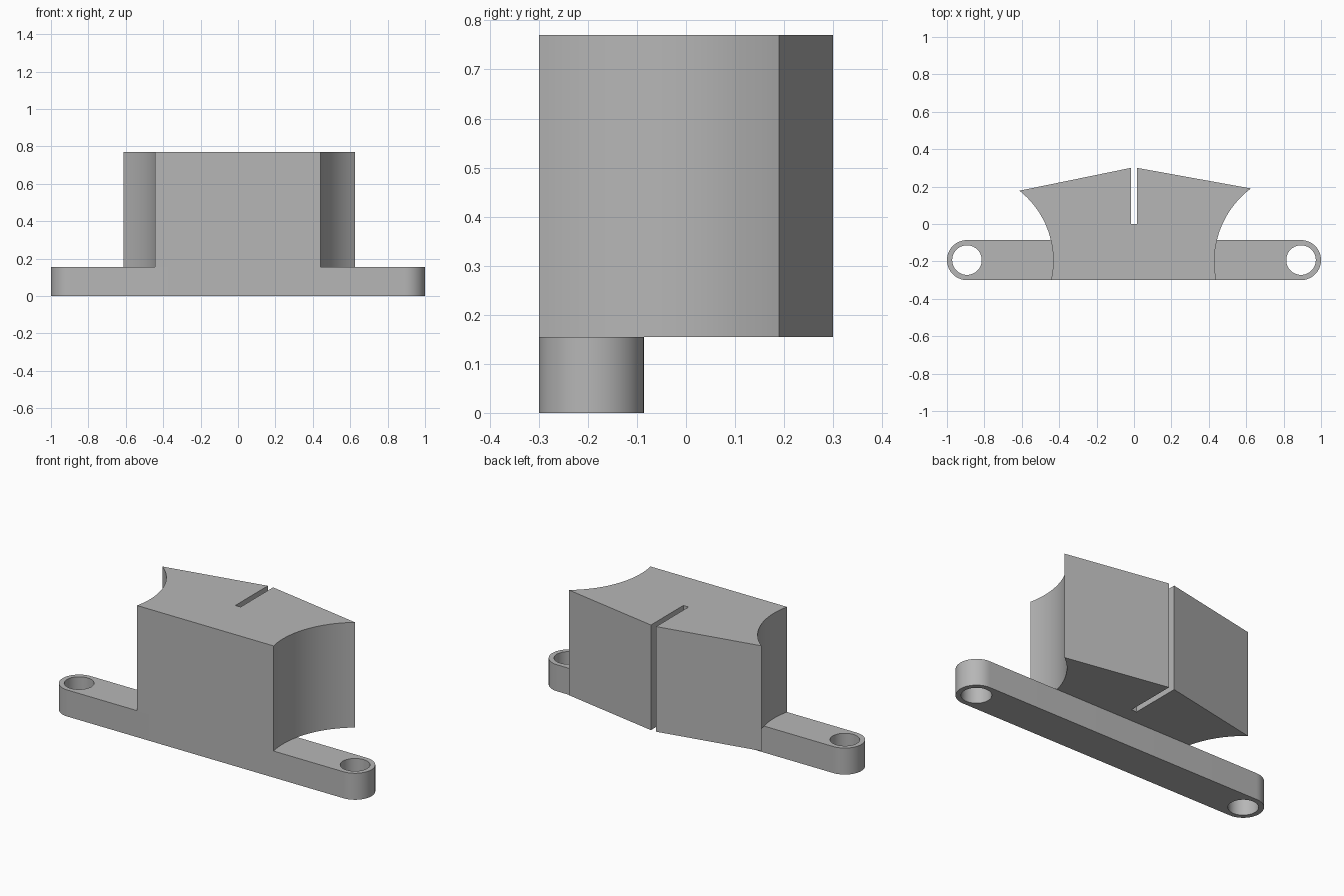
import bpy, bmesh
from math import sin, cos, asin, pi, radians

cube = bpy.data.objects.get("Cube")
if cube:
    bpy.data.objects.remove(cube, do_unlink=True)

grey = bpy.data.materials.new("mid grey")
grey.use_nodes = True
colour = (0.47, 0.47, 0.47, 1)
grey.diffuse_color = colour
grey.node_tree.nodes["Principled BSDF"].inputs["Base Color"].default_value = colour

FRONT, BASE_TOP, TOP = -0.30, 0.155, 0.77


def arc(cx, cy, r, a0, a1, steps):
    """Points along a circular arc, angles in radians."""
    return [(cx + r * cos(a0 + (a1 - a0) * i / steps),
             cy + r * sin(a0 + (a1 - a0) * i / steps)) for i in range(steps + 1)]


def prism(name, outline, z0, z1):
    """Extrude a counter-clockwise outline upwards."""
    bm = bmesh.new()
    face = bm.faces.new([bm.verts.new((x, y, z0)) for x, y in outline])
    top = bmesh.ops.extrude_face_region(bm, geom=[face], use_keep_orig=True)["geom"]
    bmesh.ops.translate(bm, vec=(0, 0, z1 - z0),
                        verts=[g for g in top if isinstance(g, bmesh.types.BMVert)])
    bmesh.ops.recalc_face_normals(bm, faces=bm.faces)
    mesh = bpy.data.meshes.new(name)
    bm.to_mesh(mesh)
    bm.free()
    mesh.materials.append(grey)
    obj = bpy.data.objects.new(name, mesh)
    bpy.context.collection.objects.link(obj)
    return obj


def smooth(obj):
    bpy.ops.object.select_all(action='DESELECT')
    obj.select_set(True)
    bpy.context.view_layer.objects.active = obj
    bpy.ops.object.shade_smooth_by_angle(angle=radians(30))


# Mounting bar with rounded ends and a bolt hole in each
end_x, end_r = 0.893, 0.107
bar_y = FRONT + end_r
bar = prism("mounting_bar",
            arc(end_x, bar_y, end_r, -pi / 2, pi / 2, 32)
            + arc(-end_x, bar_y, end_r, pi / 2, 3 * pi / 2, 32), 0, BASE_TOP)
for side in (-1, 1):
    cutter = prism("hole_cutter", arc(side * end_x, bar_y, 0.079, 0, 2 * pi, 64)[:-1],
                   -0.1, BASE_TOP + 0.1)
    cutter.hide_render = True
    cut = bar.modifiers.new("bolt_hole", 'BOOLEAN')
    cut.operation, cut.solver, cut.object = 'DIFFERENCE', 'EXACT', cutter
    bpy.context.view_layer.objects.active = bar
    bpy.ops.object.modifier_apply(modifier=cut.name)
    bpy.data.objects.remove(cutter, do_unlink=True)
smooth(bar)


# Block with concave flanks, sloping back faces and a slot
def flank(waist, waist_y, r, tip_y):
    """Concave flank from the front corner to the back tip."""
    return arc(waist + r, waist_y, r, pi - asin((FRONT - waist_y) / r),
               pi - asin((tip_y - waist_y) / r), 40)


slot, back = 0.017, 0.30
right = flank(0.43, -0.20, 0.487, 0.19)
left = [(-x, y) for x, y in reversed(flank(0.432, -0.195, 0.475, 0.178))]
notch = [(slot, back), (slot, 0), (-slot, 0), (-slot, back)]
smooth(prism("slotted_block", right + notch + left, BASE_TOP, TOP))
